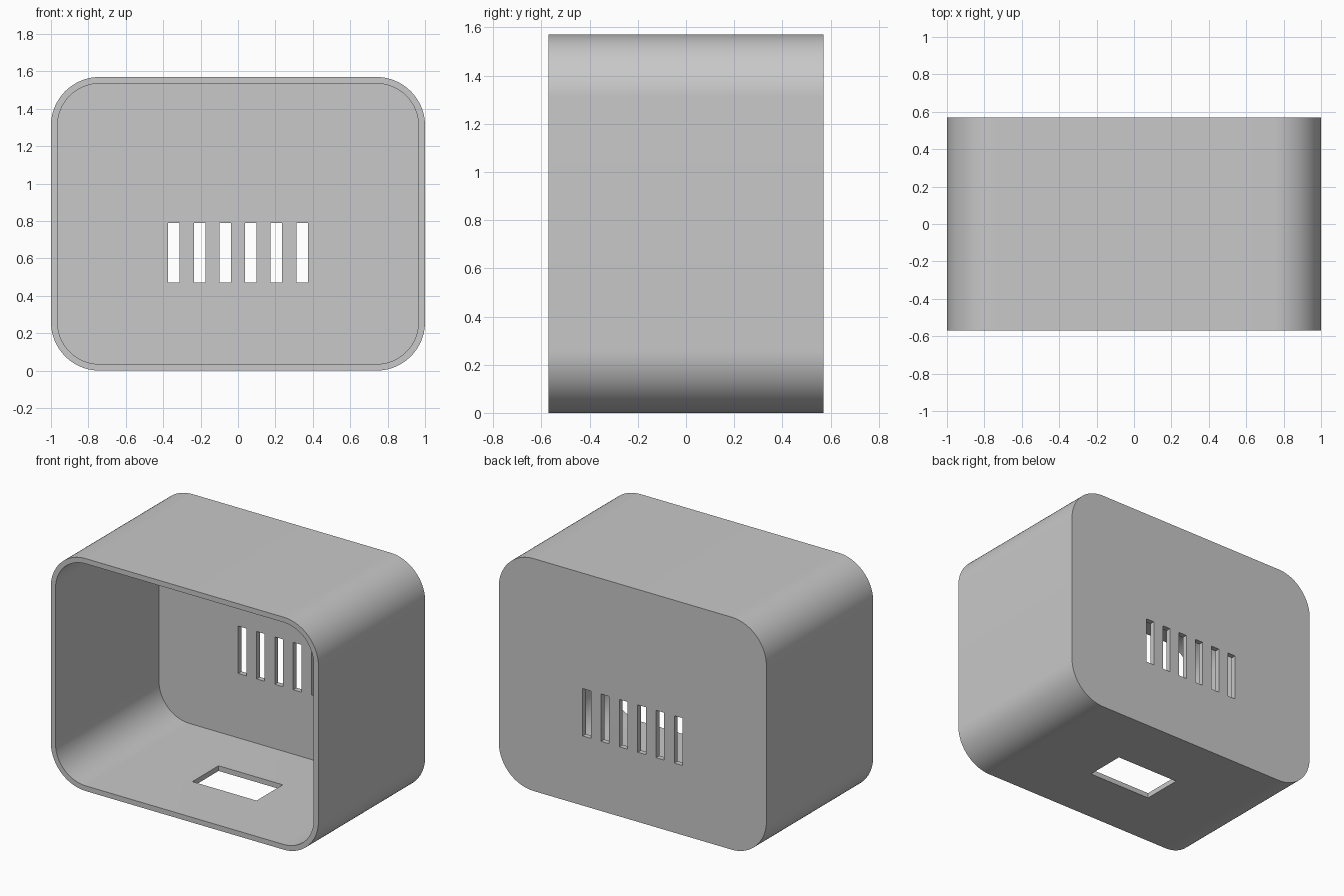
import bpy, bmesh
from math import radians, sin, cos
from mathutils import Vector

cube = bpy.data.objects.get("Cube")
if cube:
    bpy.data.objects.remove(cube, do_unlink=True)

WIDTH, DEPTH, HEIGHT = 2.0, 1.14, 1.57
WALL, RADIUS, STEPS = 0.035, 0.26, 20

grey = bpy.data.materials.new("plain grey")
grey.use_nodes = True
colour = (0.58, 0.58, 0.58, 1)
grey.diffuse_color = colour
grey.node_tree.nodes["Principled BSDF"].inputs["Base Color"].default_value = colour


def prism(name, w, h, r, y0, y1):
    """Rounded rectangle in x and z, extruded along y."""
    bm = bmesh.new()
    ring = []
    for k, (sx, sz) in enumerate([(1, 1), (-1, 1), (-1, -1), (1, -1)]):
        for i in range(STEPS + 1):
            a = radians(90 * (k + i / STEPS))
            x = sx * (w / 2 - r) + r * cos(a)
            z = HEIGHT / 2 + sz * (h / 2 - r) + r * sin(a)
            ring.append(bm.verts.new((x, y0, z)))
    face = bm.faces.new(ring)
    out = bmesh.ops.extrude_face_region(bm, geom=[face])
    moved = [v for v in out["geom"] if isinstance(v, bmesh.types.BMVert)]
    bmesh.ops.translate(bm, verts=moved, vec=(0, y1 - y0, 0))
    bmesh.ops.recalc_face_normals(bm, faces=bm.faces)
    return finish(name, bm)


def block(name, size, centre):
    bm = bmesh.new()
    bmesh.ops.create_cube(bm, size=1)
    for v in bm.verts:
        v.co = Vector(a * b for a, b in zip(v.co, size)) + Vector(centre)
    return finish(name, bm)


def finish(name, bm):
    mesh = bpy.data.meshes.new(name)
    bm.to_mesh(mesh)
    bm.free()
    mesh.materials.append(grey)
    ob = bpy.data.objects.new(name, mesh)
    bpy.context.collection.objects.link(ob)
    return ob


def cut(target, cutter):
    mod = target.modifiers.new("cut", 'BOOLEAN')
    mod.operation = 'DIFFERENCE'
    mod.solver = 'EXACT'
    mod.object = cutter
    bpy.context.view_layer.objects.active = target
    bpy.ops.object.modifier_apply(modifier=mod.name)
    bpy.data.objects.remove(cutter, do_unlink=True)


# Housing with an open front
housing = prism("housing", WIDTH, HEIGHT, RADIUS, -DEPTH / 2, DEPTH / 2)
cut(housing, prism("cavity", WIDTH - 2 * WALL, HEIGHT - 2 * WALL,
                   RADIUS - WALL, -DEPTH, DEPTH / 2 - WALL))

# Six vent slots in the back wall
for i in range(6):
    cut(housing, block("vent_slot", (0.061, 0.3, 0.32),
                       ((i - 2.5) * 0.137, DEPTH / 2, 0.63)))

# Rectangular opening in the floor
cut(housing, block("floor_opening", (0.48, 0.28, 0.2), (0, -0.005, 0)))

# Smooth corners, sharp rims
bpy.ops.object.select_all(action='DESELECT')
housing.select_set(True)
bpy.context.view_layer.objects.active = housing
bpy.ops.object.shade_smooth_by_angle(angle=radians(30))
